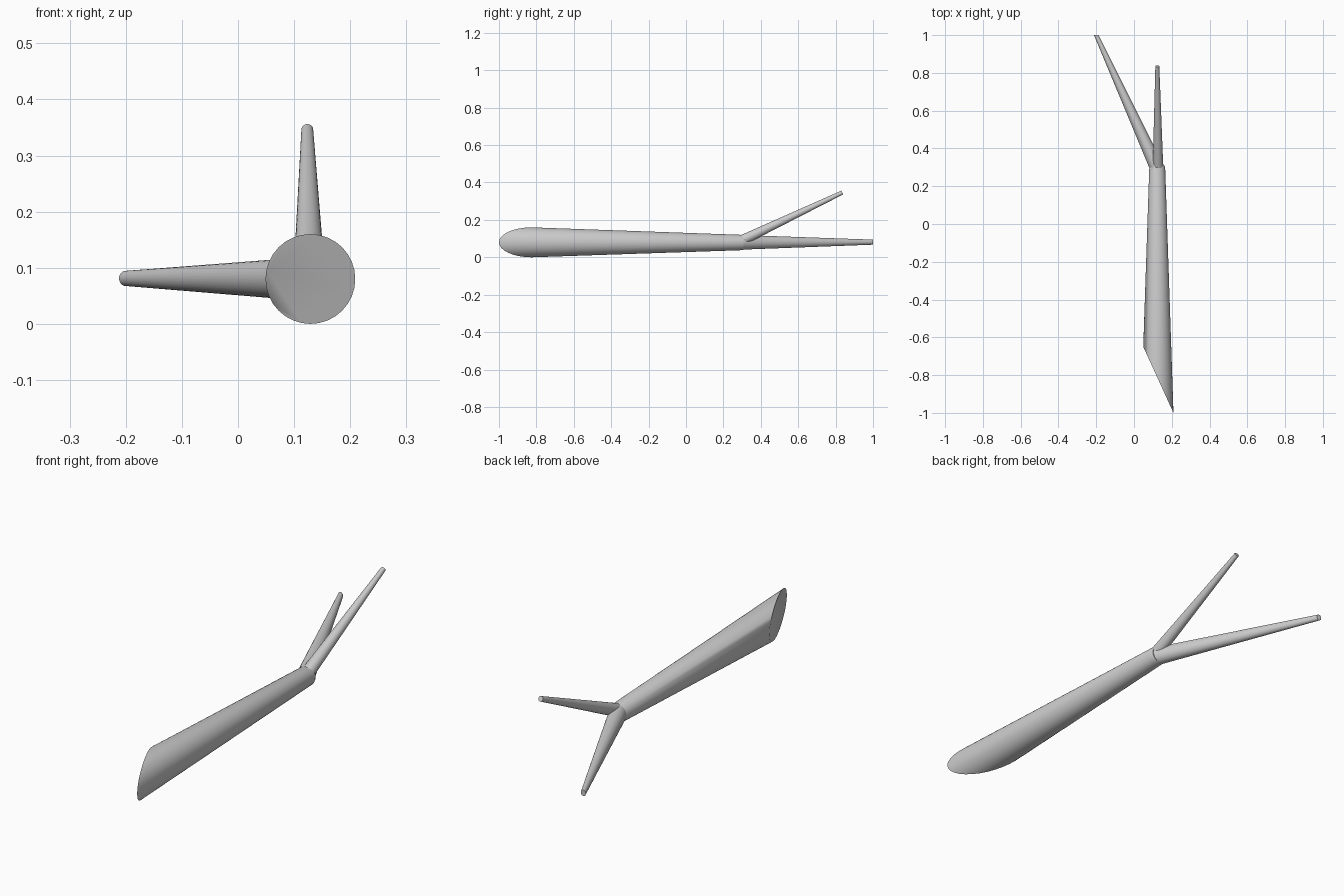
import bpy, bmesh, math
from mathutils import Vector

if "Cube" in bpy.data.objects:
    bpy.data.objects.remove(bpy.data.objects["Cube"])

SIDES = 32


def limb(name, rings):
    """Tapered limb through rings of (centre, half_width, half_height, shear_x, shear_z).
    Rings face along y; the shears tilt them by moving y with x and z."""
    bm = bmesh.new()
    loops = []
    for centre, w, h, sx, sz in rings:
        loop = []
        for i in range(SIDES):
            a = math.tau * i / SIDES
            dx, dz = w * math.cos(a), h * math.sin(a)
            loop.append(bm.verts.new(Vector(centre) + Vector((dx, dx * sx + dz * sz, dz))))
        loops.append(loop)
    for a, b in zip(loops, loops[1:]):
        for i in range(SIDES):
            j = (i + 1) % SIDES
            bm.faces.new((a[i], a[j], b[j], b[i]))
    bm.faces.new(loops[0])
    bm.faces.new(loops[-1])
    bmesh.ops.recalc_face_normals(bm, faces=bm.faces[:])
    mesh = bpy.data.meshes.new(name)
    bm.to_mesh(mesh)
    bm.free()
    obj = bpy.data.objects.new(name, mesh)
    bpy.context.collection.objects.link(obj)
    bpy.ops.object.select_all(action='DESELECT')
    obj.select_set(True)
    bpy.context.view_layer.objects.active = obj
    bpy.ops.object.shade_smooth_by_angle(angle=math.radians(40))
    return obj


# Main stem with the long slanting cut at its front end
limb("stem", [((0.129, -0.825, 0.08), 0.08, 0.08, -2.19, 0),
              ((0.123, 0.30, 0.079), 0.042, 0.041, 0, 0),
              ((0.122, 0.315, 0.079), 0.036, 0.036, 0, 0)])

# Side twig bending left, its end cut square to y
limb("side_twig", [((0.121, 0.30, 0.08), 0.041, 0.039, 0, 0),
                   ((-0.20, 1.0, 0.081), 0.012, 0.0135, 0, 0)])

# Upper twig rising backwards, its end cut square to its length
limb("upper_twig", [((0.127, 0.30, 0.091), 0.028, 0.025, 0, -0.49),
                    ((0.1235, 0.835, 0.346), 0.0105, 0.01, 0, -0.49)])
